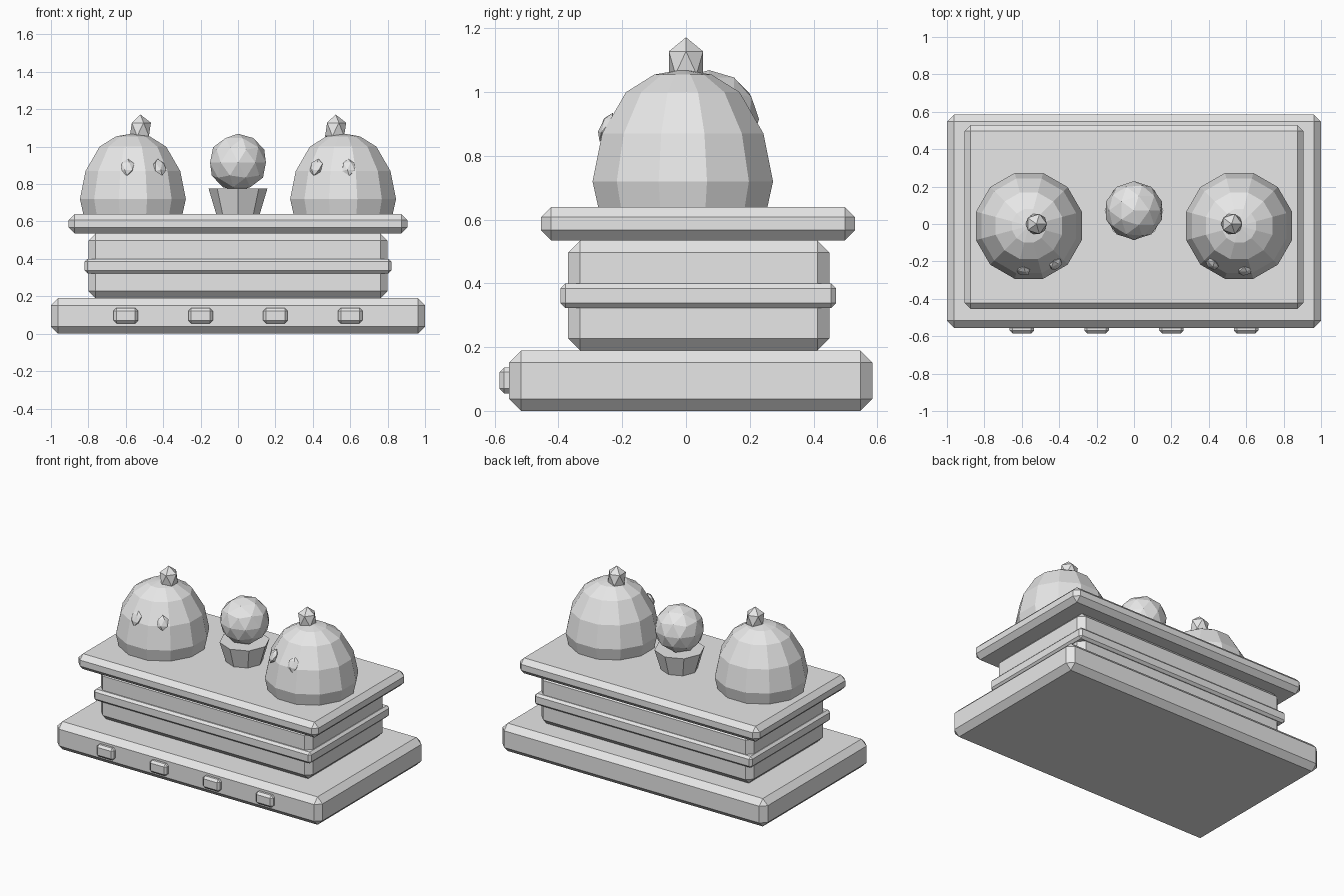
import bpy, bmesh, math
from mathutils import Matrix, Vector

cube = bpy.data.objects.get("Cube")
if cube:
    bpy.data.objects.remove(cube, do_unlink=True)

grey = bpy.data.materials.new("pale_grey")
grey.use_nodes = True
COLOUR = (0.8, 0.8, 0.8, 1)
grey.diffuse_color = COLOUR
grey.node_tree.nodes["Principled BSDF"].inputs["Base Color"].default_value = COLOUR


def add_object(name, bm):
    bmesh.ops.recalc_face_normals(bm, faces=bm.faces)
    mesh = bpy.data.meshes.new(name)
    bm.to_mesh(mesh)
    bm.free()
    mesh.materials.append(grey)
    obj = bpy.data.objects.new(name, mesh)
    bpy.context.collection.objects.link(obj)
    return obj


def chamfered_box(name, x, y, z, chamfer):
    """Box between the (min, max) pairs with a flat chamfer on every edge."""
    bm = bmesh.new()
    size = [b - a for a, b in (x, y, z)]
    centre = [(a + b) / 2 for a, b in (x, y, z)]
    matrix = Matrix.Translation(centre) @ Matrix.Diagonal((*size, 1))
    bmesh.ops.create_cube(bm, size=1, matrix=matrix)
    obj = add_object(name, bm)
    bevel = obj.modifiers.new("chamfer", 'BEVEL')
    bevel.width = chamfer
    bevel.segments = 1
    return obj


def lathe(name, centre, profile, sides, turn=0.0):
    """Faceted solid from (radius, height) rings."""
    bm = bmesh.new()
    rings = []
    for r, z in profile:
        angles = [turn + math.tau * i / sides for i in range(sides)]
        rings.append([bm.verts.new((centre[0] + r * math.cos(a),
                                    centre[1] + r * math.sin(a), z)) for a in angles])
    for low, high in zip(rings, rings[1:]):
        for i in range(sides):
            j = (i + 1) % sides
            bm.faces.new((low[i], low[j], high[j], high[i]))
    bm.faces.new(rings[0])
    bm.faces.new(rings[-1])
    return add_object(name, bm)


def ball(name, centre, radii, detail=1, rotation=Matrix()):
    bm = bmesh.new()
    matrix = Matrix.Translation(centre) @ rotation @ Matrix.Diagonal((*radii, 1))
    bmesh.ops.create_icosphere(bm, subdivisions=detail, radius=1, matrix=matrix)
    return add_object(name, bm)


# Stepped counter
chamfered_box("base", (-1, 1), (-0.555, 0.585), (0, 0.19), 0.038)
chamfered_box("body", (-0.8, 0.8), (-0.37, 0.45), (0.19, 0.535), 0.038)
chamfered_box("belt", (-0.82, 0.82), (-0.393, 0.47), (0.323, 0.4), 0.015)
chamfered_box("table_top", (-0.905, 0.905), (-0.455, 0.53), (0.535, 0.64), 0.032)

# Studs along the front of the base
for i in range(4):
    x = -0.6 + 0.4 * i
    chamfered_box(f"stud_{i + 1}", (x - 0.065, x + 0.065), (-0.585, -0.525),
                  (0.055, 0.137), 0.015)

# Domes with knobs and eyes, mirrored left and right
FLAT = math.cos(math.pi / 12)
DOME = [(0.25, 0.57), (0.283, 0.72), (0.253, 0.87), (0.178, 1.0), (0.09, 1.055), (0.015, 1.068)]
for side, s in (("left", 1), ("right", -1)):
    centre = Vector((0.562 * s, -0.01, 0))
    lathe(f"{side}_dome", centre, [(r / FLAT, z) for r, z in DOME], 12, math.pi / 12)
    ball(f"{side}_knob", (0.522 * s, 0, 1.092), (0.063, 0.063, 0.08))
    for label, x, y in (("outer", 0.592, -0.25), ("inner", 0.418, -0.215)):
        spot = Vector((x * s, y, 0.89))
        out = spot - centre
        yaw = Matrix.Rotation(math.atan2(out.y, out.x) + math.pi / 2, 4, 'Z')
        tilt = Matrix.Rotation(math.radians(-25), 4, 'X')
        ball(f"{side}_dome_{label}_eye", spot, (0.04, 0.02, 0.05), 1, yaw @ tilt)

# Cup with a ball between the domes
lathe("cup", (0, 0.07), [(0.115, 0.635), (0.157, 0.775)], 8)
ball("scoop", (0, 0.072, 0.915), (0.157, 0.157, 0.154), 2)
